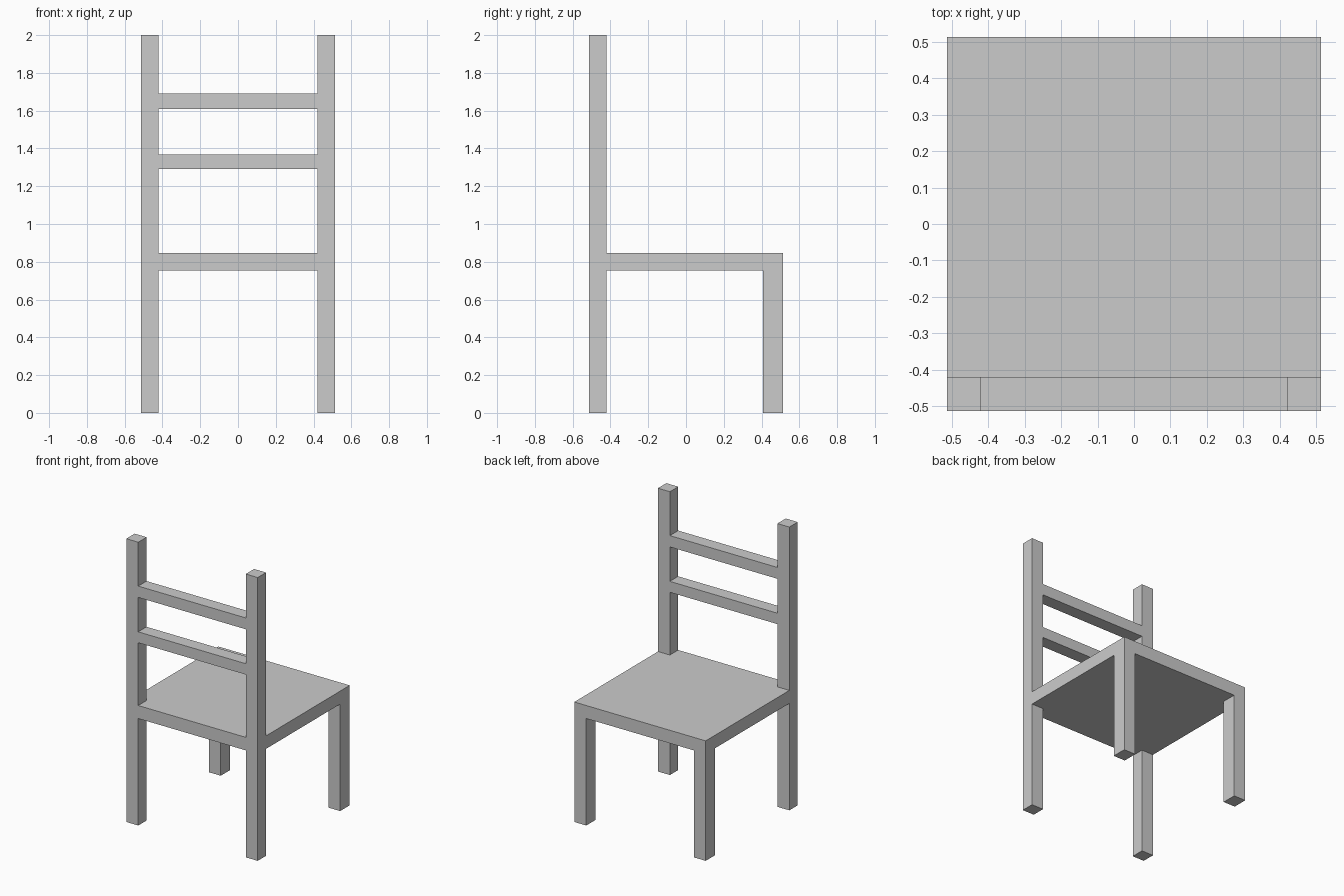
import bpy
import bmesh

if "Cube" in bpy.data.objects:
    bpy.data.objects.remove(bpy.data.objects["Cube"])

OUT = 0.513          # outer half width and depth
INN = 0.42           # inner face of the posts
SEAT_Z0, SEAT_Z1 = 0.755, 0.847


def prism(name, outline, z0, z1):
    """Extrude a flat XY outline from z0 up to z1."""
    bm = bmesh.new()
    face = bm.faces.new([bm.verts.new((x, y, z0)) for x, y in outline])
    res = bmesh.ops.extrude_face_region(bm, geom=[face])
    top = [g for g in res["geom"] if isinstance(g, bmesh.types.BMVert)]
    bmesh.ops.translate(bm, verts=top, vec=(0, 0, z1 - z0))
    bmesh.ops.recalc_face_normals(bm, faces=bm.faces)
    mesh = bpy.data.meshes.new(name)
    bm.to_mesh(mesh)
    bm.free()
    obj = bpy.data.objects.new(name, mesh)
    bpy.context.collection.objects.link(obj)
    return obj


def box(name, x0, x1, y0, y1, z0, z1):
    return prism(name, [(x0, y0), (x1, y0), (x1, y1), (x0, y1)], z0, z1)


def mirror_x(obj):
    obj.modifiers.new("mirror", 'MIRROR').use_mirror_merge = False


# Seat, notched around the two tall posts
prism("seat", [(-INN, -OUT), (INN, -OUT), (INN, -INN), (OUT, -INN),
               (OUT, OUT), (-OUT, OUT), (-OUT, -INN), (-INN, -INN)],
      SEAT_Z0, SEAT_Z1)

# Tall posts that carry the backrest
mirror_x(box("back_post", INN, OUT, -OUT, -INN, 0, 2))

# Short legs at the open edge of the seat
mirror_x(box("short_leg", INN, OUT, 0.407, OUT, 0, SEAT_Z0))

# Backrest rails between the posts
for name, z0, z1 in (("lower_back_rail", 1.29, 1.367),
                     ("upper_back_rail", 1.61, 1.69)):
    box(name, -INN, INN, -OUT, -INN, z0, z1)
